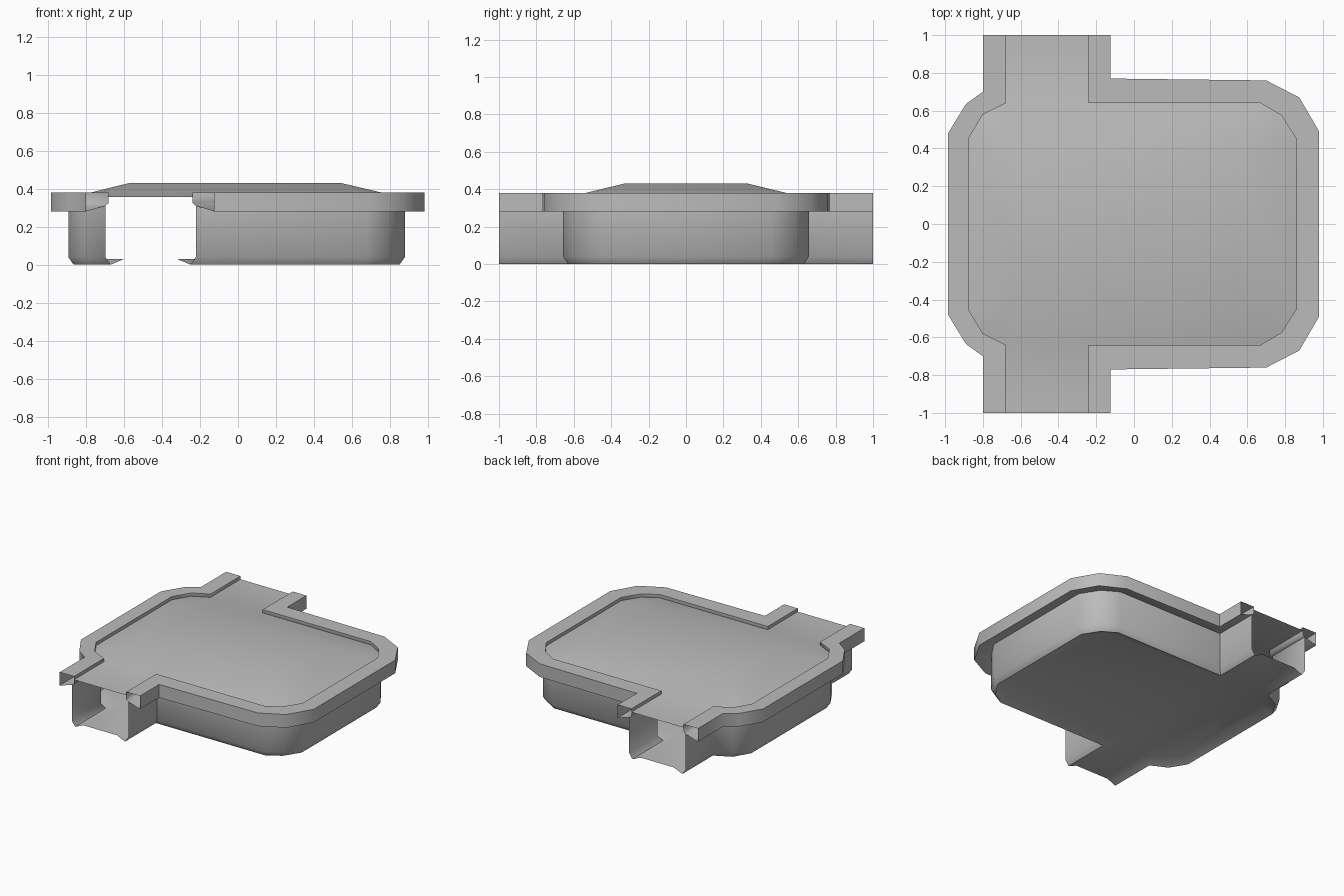
import bpy, bmesh, math
from mathutils import Vector

if "Cube" in bpy.data.objects:
    bpy.data.objects.remove(bpy.data.objects["Cube"], do_unlink=True)

grey = bpy.data.materials.new("plain_grey")
grey.use_nodes = True
grey.diffuse_color = (0.5, 0.5, 0.5, 1)
grey.node_tree.nodes["Principled BSDF"].inputs["Base Color"].default_value = grey.diffuse_color

# Back half of the plan: room corners and passage sides, then mirrored to the front
IN_LEFT = [(-0.875, 0.455), (-0.80, 0.58), (-0.68, 0.64), (-0.68, 1)]
IN_RIGHT = [(-0.24, 1), (-0.24, 0.64), (0.67, 0.64), (0.78, 0.575), (0.86, 0.45)]
OUT_LEFT = [(-0.985, 0.48), (-0.89, 0.635), (-0.80, 0.70), (-0.80, 1)]
OUT_RIGHT = [(-0.125, 1), (-0.125, 0.77), (0.70, 0.76), (0.875, 0.67), (0.98, 0.49)]


def flip(points):
    return [(x, -y) for x, y in reversed(points)]


def chains(left, right):
    return [flip(left) + left, right + flip(right)]


INNER = chains(IN_LEFT, IN_RIGHT)
OUTER = chains(OUT_LEFT, OUT_RIGHT)


def offset(chain, dist):
    """Mitred offset of an open chain, positive is outward."""
    pts = [Vector(p) for p in chain]
    normals = []
    for a, b in zip(pts, pts[1:]):
        d = (b - a).normalized()
        normals.append(Vector((-d.y, d.x)))
    result = []
    for i, p in enumerate(pts):
        n1 = normals[max(i - 1, 0)]
        n2 = normals[min(i, len(normals) - 1)]
        result.append(tuple(p + (n1 + n2) * dist / (1 + n1.dot(n2))))
    return result


def row(bm, chain, z):
    return [bm.verts.new((x, y, z)) for x, y in chain]


def loft(bm, rows):
    for r1, r2 in zip(rows, rows[1:]):
        for i in range(len(r1) - 1):
            bm.faces.new((r1[i], r1[i + 1], r2[i + 1], r2[i]))


def finish(name, bm, facing=0):
    bmesh.ops.recalc_face_normals(bm, faces=bm.faces)
    # Turn open sheets so that they face up (1) or down (-1)
    tilt = sum(f.normal.z * f.calc_area() for f in bm.faces)
    if tilt * facing < 0:
        bmesh.ops.reverse_faces(bm, faces=bm.faces)
    mesh = bpy.data.meshes.new(name)
    bm.to_mesh(mesh)
    bm.free()
    mesh.materials.append(grey)
    obj = bpy.data.objects.new(name, mesh)
    bpy.context.collection.objects.link(obj)
    bpy.ops.object.select_all(action='DESELECT')
    obj.select_set(True)
    bpy.context.view_layer.objects.active = obj
    bpy.ops.object.shade_smooth_by_angle(angle=math.radians(65))


# Raised floor, lower ridge and walls of the room and both passages
bm = bmesh.new()
floor = []
for chain in INNER:
    rows = [row(bm, offset(chain, d), z)
            for d, z in [(-0.08, 0.03), (-0.01, 0), (0.018, 0.04), (0.018, 0.31)]]
    loft(bm, rows)
    floor += rows[0]
bm.faces.new(floor)
finish("floor_and_walls", bm, -1)

# Hollow rims, left open at the passage ends
for side, inner, outer in zip(("right", "left"), INNER, OUTER):
    bm = bmesh.new()
    rows = [row(bm, offset(inner, 0.018), 0.31), row(bm, outer, 0.28), row(bm, outer, 0.38),
            row(bm, inner, 0.38), row(bm, inner, 0.325)]
    loft(bm, rows + rows[:1])
    finish(side + "_rim", bm)

# Domed roof with a flat centre and flat passage covers
bm = bmesh.new()
plateau = {}
halves = {}
for s in (1, -1):
    a, b, c, d, e, f, g, h, i = [bm.verts.new((x, y * s, 0.355)) for x, y in IN_LEFT + IN_RIGHT]
    p, q = [bm.verts.new((x, 0.33 * s, 0.43)) for x in (-0.57, 0.54)]
    for face in [(a, b, p), (b, c, p), (c, f, g, q, p), (g, h, q), (h, i, q), (c, d, e, f)]:
        bm.faces.new(face)
    halves[s] = (a, p, q, i)
back, front = halves[1], halves[-1]
for k in range(3):
    bm.faces.new((back[k], back[k + 1], front[k + 1], front[k]))
finish("roof", bm, 1)
